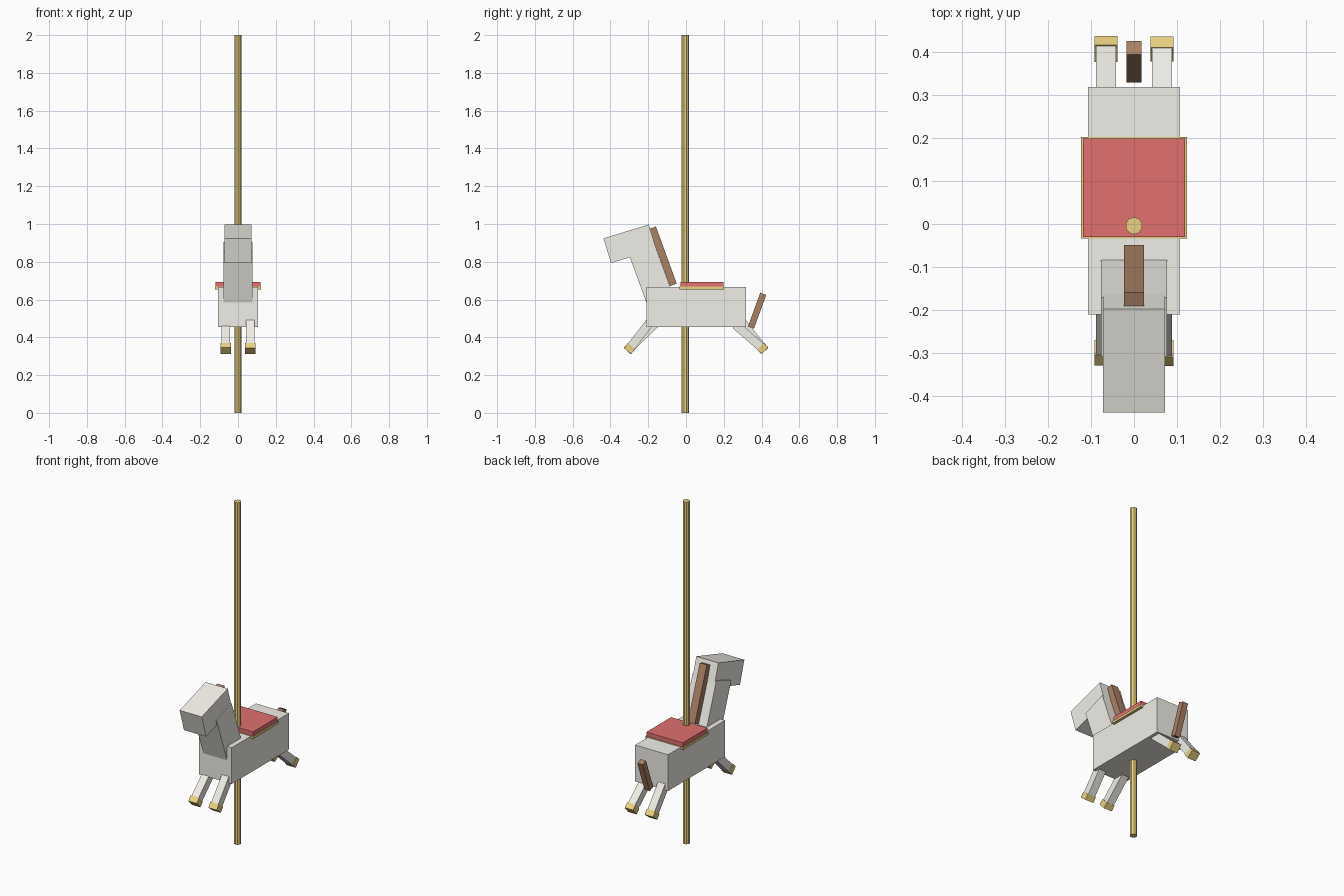
import bpy
from math import radians, sin, cos
from mathutils import Matrix

if "Cube" in bpy.data.objects:
    bpy.data.objects.remove(bpy.data.objects["Cube"])


def material(name, rgb):
    m = bpy.data.materials.new(name)
    m.diffuse_color = (*rgb, 1)
    m.use_nodes = True
    m.node_tree.nodes["Principled BSDF"].inputs["Base Color"].default_value = m.diffuse_color
    return m


CREAM = material("cream paint", (0.88, 0.86, 0.80))
GOLD = material("gold", (0.83, 0.64, 0.22))
RED = material("red", (0.75, 0.16, 0.16))
BROWN = material("brown", (0.40, 0.22, 0.13))


def box(name, center, size, mat, tilt=0):
    """Box with its size baked in, tilted about x (positive leans to the front)."""
    bpy.ops.mesh.primitive_cube_add(size=1, location=center)
    ob = bpy.context.object
    ob.name = name
    ob.data.transform(Matrix.Diagonal((*size, 1)))
    ob.rotation_euler.x = radians(tilt)
    ob.data.materials.append(mat)
    return ob


# Pole through the body
bpy.ops.mesh.primitive_cylinder_add(vertices=10, radius=0.02, depth=2,
                                    location=(0, -0.004, 1))
pole = bpy.context.object
pole.name = "pole"
pole.data.materials.append(GOLD)

# Body, neck and head
box("body", (0, 0.054, 0.56), (0.213, 0.528, 0.212), CREAM)
box("neck", (0, -0.188, 0.739), (0.154, 0.147, 0.30), CREAM, 20)
box("head", (0, -0.297, 0.895), (0.143, 0.251, 0.137), CREAM, 17)

# Mane and tail
box("mane", (0, -0.122, 0.829), (0.046, 0.038, 0.322), BROWN, 20)
box("tail", (0, 0.3765, 0.541), (0.034, 0.034, 0.19), BROWN, -20)

# Saddle with gold trim underneath
box("saddle_trim", (0, 0.084, 0.661), (0.245, 0.235, 0.014), GOLD)
box("saddle", (0, 0.084, 0.68), (0.236, 0.228, 0.026), RED)

# Galloping legs: each runs from its hoof up into the body
LEG = 0.19
for name, x, y, tilt in (("front_left", 0.065, -0.299, -38),
                         ("front_right", -0.065, -0.299, -46),
                         ("back_left", 0.065, 0.406, 49),
                         ("back_right", -0.065, 0.406, 38)):
    z, a = 0.341, radians(tilt)
    box(name + "_hoof", (x, y, z), (0.054, 0.05, 0.034), GOLD, tilt)
    box(name + "_leg", (x, y - sin(a) * LEG / 2, z + cos(a) * LEG / 2),
        (0.046, 0.046, LEG), CREAM, tilt)
